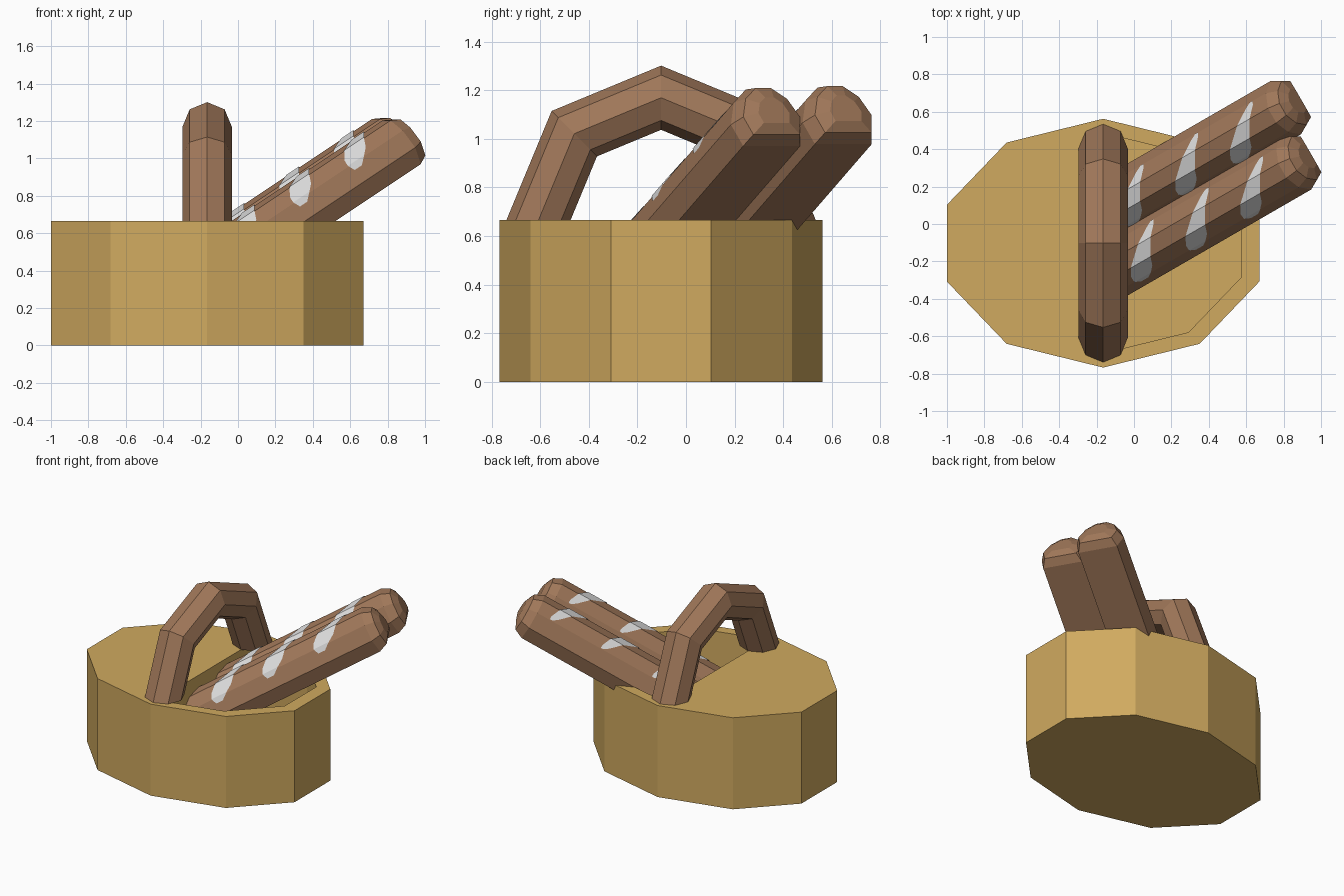
import bpy, bmesh, math
from mathutils import Vector

if "Cube" in bpy.data.objects:
    bpy.data.objects.remove(bpy.data.objects["Cube"])


def material(name, rgb):
    m = bpy.data.materials.new(name)
    m.diffuse_color = (*rgb, 1)
    m.use_nodes = True
    m.node_tree.nodes["Principled BSDF"].inputs["Base Color"].default_value = m.diffuse_color
    return m


TAN = material("wicker_tan", (0.63, 0.40, 0.115))
BROWN = material("crust_brown", (0.35, 0.185, 0.10))
WHITE = material("flour_white", (0.72, 0.72, 0.72))


def make(name, verts, faces, mat):
    me = bpy.data.meshes.new(name)
    me.from_pydata([tuple(v) for v in verts], [], faces)
    me.materials.append(mat)
    bm = bmesh.new()
    bm.from_mesh(me)
    bmesh.ops.recalc_face_normals(bm, faces=bm.faces)
    bm.to_mesh(me)
    bm.free()
    ob = bpy.data.objects.new(name, me)
    bpy.context.collection.objects.link(ob)
    return ob


def loft(rings):
    """Quads between equal closed rings, capped at both ends."""
    n = len(rings[0])
    verts = [p for r in rings for p in r]
    faces = [(i * n + j, i * n + (j + 1) % n, (i + 1) * n + (j + 1) % n, (i + 1) * n + j)
             for i in range(len(rings) - 1) for j in range(n)]
    faces += [tuple(range(n)), tuple(range(len(verts) - n, len(verts)))]
    return verts, faces


CX, CY, TOP, FLOOR = -0.165, -0.1025, 0.665, 0.1


# Basket: ten-sided, left half closed, right half hollow
def rim(k, scale, z):
    a = math.radians(90 + 36 * k)
    return (CX + 0.878 * scale * math.cos(a), CY + 0.665 * scale * math.sin(a), z)


verts = [rim(k, 1, 0) for k in range(10)] + [rim(k, 1, TOP) for k in range(10)]
verts += [rim(k, 0.885, TOP) for k in range(5, 11)]      # 20-25 inner rim
verts += [rim(k, 0.885, FLOOR) for k in range(5, 11)]    # 26-31 inner floor
faces = [tuple(range(10))]
faces += [(k, (k + 1) % 10, 10 + (k + 1) % 10, 10 + k) for k in range(10)]
faces.append((10, 11, 12, 13, 14, 15, 20, 25))           # closed half
for i in range(5):
    faces.append((15 + i, 10 + (6 + i) % 10, 21 + i, 20 + i))
    faces.append((20 + i, 21 + i, 27 + i, 26 + i))
faces += [tuple(range(26, 32)), (20, 25, 31, 26)]
make("basket", verts, faces, TAN)

# Handle: half of an eight-by-eight ring standing on the rim
rings = []
for i in range(5):
    a = math.radians(45 * i)
    ring = []
    for j in range(8):
        b = math.radians(45 * j)
        r = 0.505 + 0.132 * math.cos(b)
        ring.append((CX + 0.132 * math.sin(b), CY + r * math.cos(a), 0.664 + r * math.sin(a)))
    rings.append(ring)
make("handle", *loft(rings), BROWN)

# Bread loaves: s runs along the loaf, u across it, v upwards from its flat base
ALONG = Vector((0.75, 0.433, 0.5))
ACROSS = Vector((0.5, -0.866, 0))
UP = Vector((-0.433, -0.25, 0.866))
HALF = [(0.045, 0.627), (0.12, 0.565), (0.164, 0.46), (0.135, 0.358)]
SECTION = HALF + [(-u, v) for u, v in reversed(HALF)]
MID = 0.47


def place(s, u, v, shift):
    return ALONG * s + ACROSS * (u + 0.15) + UP * v + shift


def surface(u):
    u = abs(u)
    if u <= HALF[0][0]:
        return HALF[0][1]
    for (u0, v0), (u1, v1) in zip(HALF, HALF[1:3]):
        if u <= u1:
            return v0 + (v1 - v0) * (u - u0) / (u1 - u0)
    return HALF[2][1]


# Position across the loaf and half width of one flour mark
MARK = [(0.135, 0.025), (0.12, 0.058), (0.09, 0.075), (0.045, 0.07),
        (-0.045, 0.045), (-0.1, 0.026), (-0.12, 0.01)]

for label, shift in (("front", Vector((0, 0, 0))), ("back", Vector((-0.055, 0.295, 0.008)))):
    rings = [[place(s, u * k, MID + (v - MID) * k, shift) for u, v in SECTION]
             for s, k in ((-0.2, 0.45), (-0.12, 1), (1.32, 1), (1.38, 0.82), (1.405, 0.45))]
    make(label + "_loaf", *loft(rings), BROWN)

    # Flour marks draped on the crust
    verts, faces = [], []
    for n in range(3):
        start = len(verts)
        for u, w in MARK:
            s = 1.0 + (0.11 - u) * 0.95 - 0.39 * n
            verts += [place(s + d, u, surface(u) + 0.005, shift) for d in (-w, w)]
        faces += [(start + 2 * i, start + 2 * i + 1, start + 2 * i + 3, start + 2 * i + 2)
                  for i in range(len(MARK) - 1)]
    marks = make(label + "_flour_marks", verts, faces, WHITE)
    if sum(p.normal.z for p in marks.data.polygons) < 0:
        marks.data.flip_normals()
